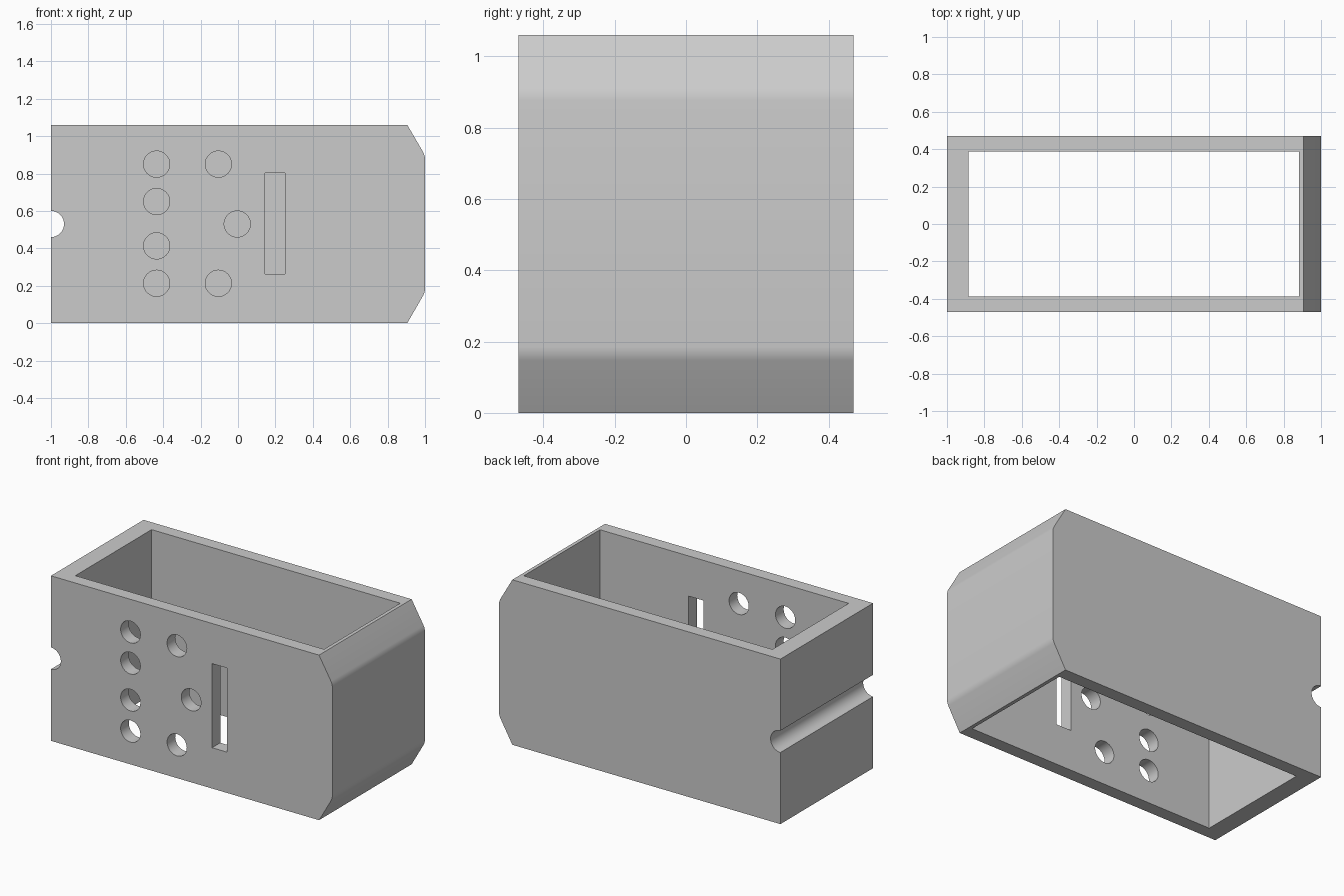
import bpy
import bmesh
from math import radians, pi
from mathutils import Matrix, Vector

default_cube = bpy.data.objects.get("Cube")
if default_cube:
    bpy.data.objects.remove(default_cube, do_unlink=True)

HEIGHT, HALF_DEPTH = 1.06, 0.47
HOLE_RADIUS = 0.07

grey = bpy.data.materials.new("plain grey")
grey.use_nodes = True
grey.diffuse_color = (0.6, 0.6, 0.6, 1)
grey.node_tree.nodes["Principled BSDF"].inputs["Base Color"].default_value = grey.diffuse_color


def add_object(name, bm):
    bmesh.ops.recalc_face_normals(bm, faces=bm.faces)
    mesh = bpy.data.meshes.new(name)
    bm.to_mesh(mesh)
    bm.free()
    mesh.materials.append(grey)
    obj = bpy.data.objects.new(name, mesh)
    bpy.context.collection.objects.link(obj)
    return obj


def box(name, low, high):
    low, high = Vector(low), Vector(high)
    bm = bmesh.new()
    bmesh.ops.create_cube(bm, size=1, matrix=Matrix.Translation((low + high) / 2)
                          @ Matrix.Diagonal((*(high - low), 1)))
    return add_object(name, bm)


def rod(name, x, z, y, length):
    bm = bmesh.new()
    bmesh.ops.create_cone(bm, cap_ends=True, segments=48, radius1=HOLE_RADIUS,
                          radius2=HOLE_RADIUS, depth=length,
                          matrix=Matrix.Translation((x, y, z)) @ Matrix.Rotation(pi / 2, 4, "X"))
    return add_object(name, bm)


# Outer block: profile with two chamfered corners, extruded front to back
profile = [(-1, 0), (0.905, 0), (1, 0.165), (1, 0.897), (0.905, HEIGHT), (-1, HEIGHT)]
bm = bmesh.new()
face = bm.faces.new([bm.verts.new((x, -HALF_DEPTH, z)) for x, z in profile])
extruded = bmesh.ops.extrude_face_region(bm, geom=[face])["geom"]
bmesh.ops.translate(bm, vec=(0, 2 * HALF_DEPTH, 0),
                    verts=[v for v in extruded if isinstance(v, bmesh.types.BMVert)])
# Slightly soften the edges where the chamfers meet the end wall
soft = [e for e in bm.edges if all(v.co.x > 0.99 for v in e.verts)
        and abs(e.verts[0].co.y - e.verts[1].co.y) > HALF_DEPTH]
bmesh.ops.bevel(bm, geom=soft, offset=0.02, segments=3, profile=0.5, affect="EDGES")
case = add_object("open_case", bm)

# Cutters: through cavity, front slot, round front holes, end groove
cutters = [
    box("cavity_cutter", (-0.885, -0.387, -0.1), (0.882, 0.387, HEIGHT + 0.1)),
    box("slot_cutter", (0.145, -0.6, 0.262), (0.252, -0.2, 0.802)),
    rod("groove_cutter", -1, HEIGHT / 2, 0, 1.2),
]
holes = [(-0.435, z) for z in (0.213, 0.413, 0.65, 0.85)]
holes += [(-0.105, 0.213), (-0.105, 0.85), (-0.004, 0.53)]
cutters += [rod("hole_cutter", x, z, -0.4, 0.4) for x, z in holes]

bpy.context.view_layer.objects.active = case
for cutter in cutters:
    mod = case.modifiers.new("cut", "BOOLEAN")
    mod.operation, mod.solver, mod.object = "DIFFERENCE", "EXACT", cutter
    bpy.ops.object.modifier_apply(modifier=mod.name)
    bpy.data.objects.remove(cutter, do_unlink=True)

# Smooth holes and groove, crisp edges elsewhere
bpy.ops.object.select_all(action="DESELECT")
case.select_set(True)
bpy.ops.object.shade_smooth_by_angle(angle=radians(25))
